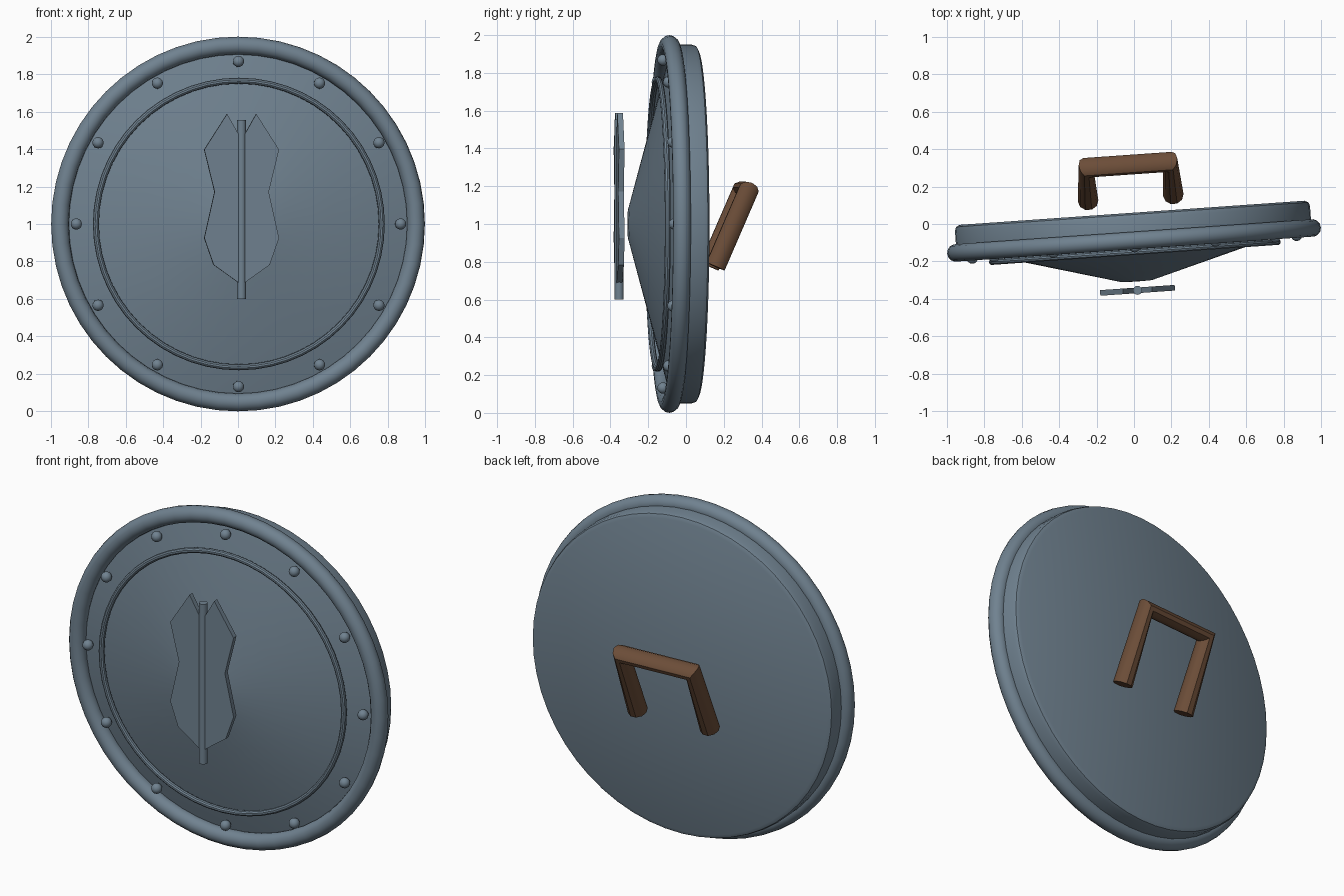
import bpy, bmesh, math
from mathutils import Matrix

if "Cube" in bpy.data.objects:
    bpy.data.objects.remove(bpy.data.objects["Cube"])

# Shared frame: shield centre, turned slightly about the vertical
FRAME = Matrix.Translation((-0.006, 0, 1.0)) @ Matrix.Rotation(math.radians(4), 4, 'Z')


def material(name, rgb):
    m = bpy.data.materials.new(name)
    m.diffuse_color = (*rgb, 1)
    m.use_nodes = True
    m.node_tree.nodes["Principled BSDF"].inputs["Base Color"].default_value = m.diffuse_color
    return m


STEEL = material("steel grey", (0.162, 0.223, 0.279))
BROWN = material("leather brown", (0.15, 0.075, 0.04))


def finish(name, bm, mat, angle=35):
    bmesh.ops.recalc_face_normals(bm, faces=bm.faces[:])
    mesh = bpy.data.meshes.new(name)
    bm.to_mesh(mesh)
    bm.free()
    mesh.materials.append(mat)
    ob = bpy.data.objects.new(name, mesh)
    bpy.context.collection.objects.link(ob)
    ob.matrix_world = FRAME
    bpy.ops.object.select_all(action='DESELECT')
    bpy.context.view_layer.objects.active = ob
    ob.select_set(True)
    bpy.ops.object.shade_smooth_by_angle(angle=math.radians(angle))
    return ob


def lathe(name, profile, closed=False, steps=56):
    """Spin (radius, y) points around the y axis."""
    bm = bmesh.new()
    vs = [bm.verts.new((r, y, 0)) for r, y in profile]
    pairs = list(zip(vs, vs[1:])) + ([(vs[-1], vs[0])] if closed else [])
    edges = [bm.edges.new(p) for p in pairs]
    bmesh.ops.spin(bm, geom=vs + edges, cent=(0, 0, 0), axis=(0, 1, 0),
                   angle=math.tau, steps=steps)
    bmesh.ops.remove_doubles(bm, verts=bm.verts[:], dist=1e-5)
    return finish(name, bm, STEEL)


def ring(name, major, minor, y, sides):
    pts = [(major + minor * math.cos(math.tau * i / sides),
            y + minor * math.sin(math.tau * i / sides)) for i in range(sides)]
    return lathe(name, pts, closed=True)


# Body: shallow cone in front, flat disc with a rounded edge behind
lathe("shield_body", [(0, -0.308), (0.08, -0.306), (0.95, -0.065), (0.95, 0.03),
                      (0.943, 0.05), (0.922, 0.06), (0, 0.06)])
ring("outer_rim", 0.9525, 0.0475, -0.088, 14)
ring("inner_ring", 0.765, 0.016, -0.15, 10)

# Rivets
for i in range(12):
    a = math.tau * i / 12
    bm = bmesh.new()
    bmesh.ops.create_uvsphere(
        bm, u_segments=14, v_segments=10, radius=0.03,
        matrix=Matrix.Translation((0.868 * math.cos(a), -0.122, 0.868 * math.sin(a))))
    finish(f"rivet_{i + 1}", bm, STEEL)

# Feather vane: mirrored outline pushed to a thin plate
half = [(0.078, 0.588), (0.2, 0.397), (0.145, 0.172), (0.2, -0.075), (0.15, -0.218)]
outline = ([(0, 0.45)] + half + [(0, -0.325)] + [(-x, z) for x, z in reversed(half)])
bm = bmesh.new()
face = bm.faces.new([bm.verts.new((x, -0.37, z)) for x, z in outline])
out = bmesh.ops.extrude_face_region(bm, geom=[face])
bmesh.ops.translate(bm, vec=(0, 0.03, 0),
                    verts=[g for g in out["geom"] if isinstance(g, bmesh.types.BMVert)])
finish("feather_vane", bm, STEEL, 20)

# Feather shaft
bm = bmesh.new()
bmesh.ops.create_cone(bm, cap_ends=True, segments=16, radius1=0.024, radius2=0.024,
                      depth=0.955, matrix=Matrix.Translation((0, -0.355, 0.077)))
finish("feather_shaft", bm, STEEL)

# Grip: bent tube behind the shield
curve = bpy.data.curves.new("grip", 'CURVE')
curve.dimensions = '3D'
curve.bevel_depth = 0.055
curve.bevel_resolution = 3
curve.use_fill_caps = True
path = [(-0.23, 0.14, -0.225), (-0.228, 0.317, 0.182),
        (0.222, 0.317, 0.182), (0.226, 0.14, -0.225)]
spline = curve.splines.new('POLY')
spline.points.add(len(path) - 1)
for p, co in zip(spline.points, path):
    p.co = (*co, 1)
tmp = bpy.data.objects.new("grip_path", curve)
bpy.context.collection.objects.link(tmp)
bpy.context.view_layer.update()
bm = bmesh.new()
bm.from_mesh(tmp.evaluated_get(bpy.context.evaluated_depsgraph_get()).to_mesh())
bmesh.ops.remove_doubles(bm, verts=bm.verts[:], dist=1e-5)
bpy.data.objects.remove(tmp)
finish("grip", bm, BROWN, 40)
